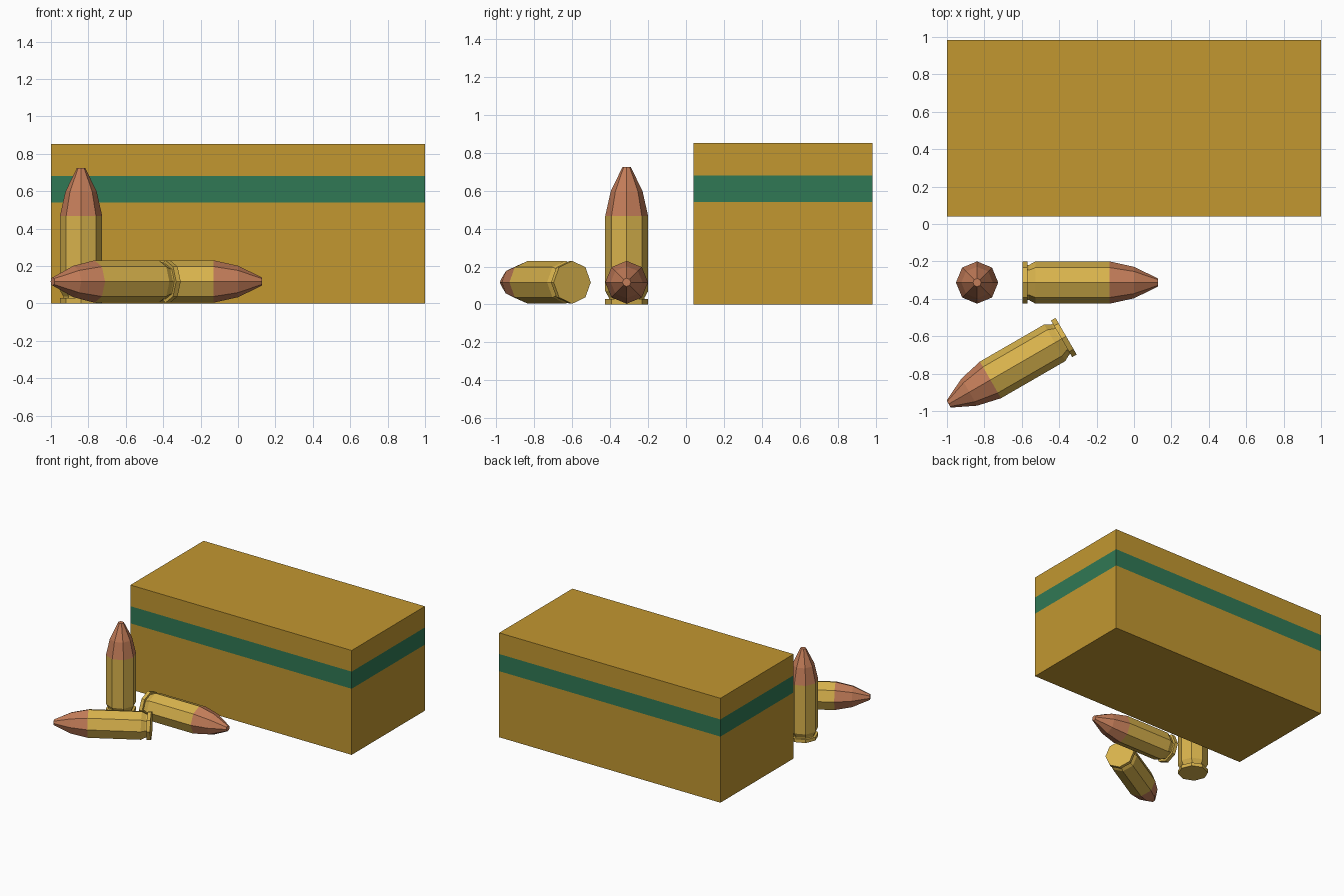
import bpy, bmesh
from math import cos, sin, pi, radians

if "Cube" in bpy.data.objects:
    bpy.data.objects.remove(bpy.data.objects["Cube"])


def material(name, rgb):
    m = bpy.data.materials.new(name)
    m.diffuse_color = (*rgb, 1)
    m.use_nodes = True
    m.node_tree.nodes["Principled BSDF"].inputs["Base Color"].default_value = m.diffuse_color
    return m


card = material("card", (0.54, 0.31, 0.03))
green = material("green", (0.03, 0.19, 0.09))
brass = material("brass", (0.69, 0.45, 0.073))
copper = material("copper", (0.55, 0.205, 0.10))


def loft(name, rings, bands, mats, location, rotation=(0, 0, 0)):
    """Flat-faced closed solid through stacked rings; bands = material index per step."""
    bm = bmesh.new()
    loops = [[bm.verts.new(p) for p in ring] for ring in rings]
    n = len(loops[0])
    for low, high, mat in zip(loops, loops[1:], bands):
        for i in range(n):
            j = (i + 1) % n
            bm.faces.new((low[i], low[j], high[j], high[i])).material_index = mat
    bm.faces.new(loops[0][::-1]).material_index = bands[0]
    bm.faces.new(loops[-1]).material_index = bands[-1]
    mesh = bpy.data.meshes.new(name)
    bm.to_mesh(mesh)
    bm.free()
    for m in mats:
        mesh.materials.append(m)
    ob = bpy.data.objects.new(name, mesh)
    ob.location = location
    ob.rotation_euler = rotation
    bpy.context.collection.objects.link(ob)
    return ob


# Box with a green stripe all the way round
hx, hy = 1.0, 0.4725
corners = [(-hx, -hy), (hx, -hy), (hx, hy), (-hx, hy)]
box_rings = [[(x, y, z) for x, y in corners] for z in (0, 0.54, 0.68, 0.853)]
loft("ammo_box", box_rings, [0, 1, 0], [card, green], (0, 0.5115, 0))

# Eight-sided cartridge: rim, groove, case, pointed bullet (radius, height)
R = 0.113
profile = [(R, 0), (R, 0.028), (0.094, 0.028), (0.094, 0.036), (R, 0.07),
           (R, 0.467), (0.084, 0.597), (0.022, 0.725)]
bands = [0, 0, 0, 0, 0, 1, 1]


def cartridge(name, location, rotation):
    rings = [[(r * cos(k * pi / 4), r * sin(k * pi / 4), z) for k in range(8)]
             for r, z in profile]
    loft(name, rings, bands, [brass, copper], location, rotation)


cartridge("standing_cartridge", (-0.839, -0.313, 0), (0, 0, 0))
cartridge("lying_cartridge", (-0.597, -0.313, 0.117), (0, radians(90), 0))
cartridge("angled_cartridge", (-0.363, -0.6, 0.117), (0, radians(90), radians(210)))
